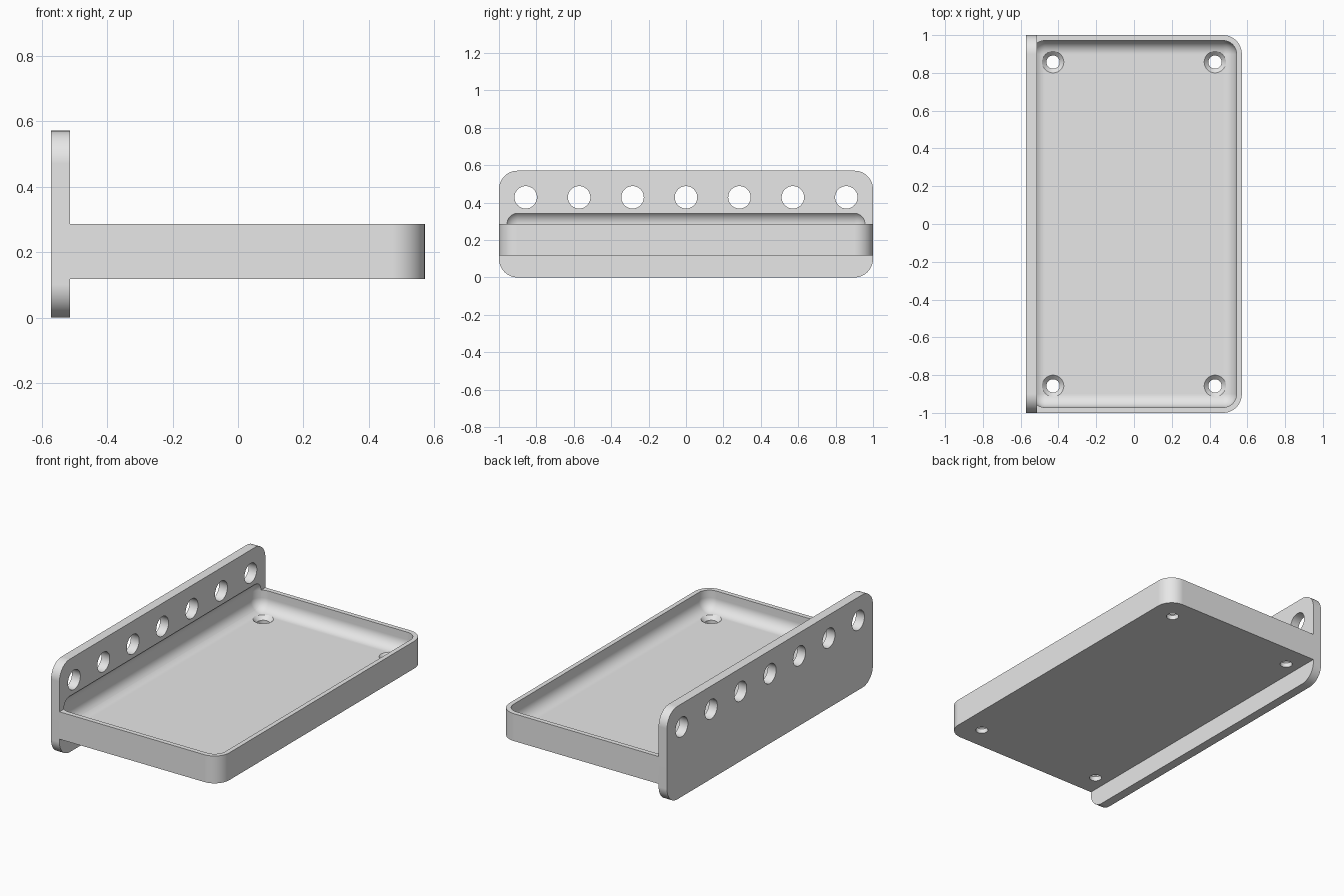
import bpy
import bmesh
from mathutils import Matrix, Vector

old = bpy.data.objects.get("Cube")
if old:
    bpy.data.objects.remove(old, do_unlink=True)

grey = bpy.data.materials.new("plain grey")
grey.use_nodes = True
colour = (0.8, 0.8, 0.8, 1)
grey.diffuse_color = colour
grey.node_tree.nodes["Principled BSDF"].inputs["Base Color"].default_value = colour

# Main dimensions
BACK, FRONT, WALL = -0.571, 0.571, -0.514
TRAY_LOW, RIM, FLOOR = 0.118, 0.286, 0.168
CORNER, FILLET = 0.1, 0.0714


def finish(name, bm):
    mesh = bpy.data.meshes.new(name)
    bm.to_mesh(mesh)
    bm.free()
    obj = bpy.data.objects.new(name, mesh)
    bpy.context.collection.objects.link(obj)
    mesh.materials.append(grey)
    return obj


def rounded_box(name, low, high, radius, rule):
    """Box whose edges that satisfy the rule(middle, direction) are rounded."""
    low, high = Vector(low), Vector(high)
    bm = bmesh.new()
    bmesh.ops.create_cube(bm, size=1)
    for v in bm.verts:
        v.co = (low + high) / 2 + v.co * (high - low)
    edges = [e for e in bm.edges
             if rule((e.verts[0].co + e.verts[1].co) / 2,
                     (e.verts[1].co - e.verts[0].co).normalized())]
    bmesh.ops.bevel(bm, geom=edges, offset=radius, offset_type='OFFSET',
                    segments=12, profile=0.5, affect='EDGES')
    return finish(name, bm)


def cone(bm, centre, r_low, r_high, depth, axis='Z'):
    turn = Matrix.Rotation(1.5707963, 4, 'Y') if axis == 'X' else Matrix()
    bmesh.ops.create_cone(bm, cap_ends=True, segments=48, radius1=r_low,
                          radius2=r_high, depth=depth,
                          matrix=Matrix.Translation(centre) @ turn)


def cut(target, cutter):
    mod = target.modifiers.new("cut", 'BOOLEAN')
    mod.operation, mod.solver, mod.object = 'DIFFERENCE', 'EXACT', cutter
    with bpy.context.temp_override(object=target, active_object=target):
        bpy.ops.object.modifier_apply(modifier=mod.name)


# Upright mounting plate and the tray that stands out from it
plate = rounded_box("mounting_plate", (BACK, -1, 0), (WALL, 1, 0.571), CORNER,
                    lambda mid, d: abs(d.x) > 0.9)
tray = rounded_box("tray", (WALL, -1, TRAY_LOW), (FRONT, 1, RIM), CORNER,
                   lambda mid, d: abs(d.z) > 0.9 and mid.x > 0)

# Fully rounded hollow, which also bites a shallow groove into the plate
hollow = rounded_box("hollow_cutter", (-0.543, -0.971, FLOOR),
                     (0.543, 0.971, RIM + FILLET), FILLET, lambda mid, d: True)
cutters = [hollow]
cut(plate, hollow)
cut(tray, hollow)

# Row of seven holes through the plate
for i in range(-3, 4):
    bm = bmesh.new()
    cone(bm, ((BACK + WALL) / 2, i * 0.2857, 0.4286), 0.06, 0.06, 0.2, 'X')
    cutters.append(finish("plate_hole_cutter", bm))
    cut(plate, cutters[-1])

# Four countersunk screw holes in the tray floor
for x in (-0.4286, 0.4286):
    for y in (-0.857, 0.857):
        for low, high, z, depth in ((0.035, 0.035, FLOOR, 0.2),
                                    (0.035, 0.061, FLOOR - 0.009, 0.026)):
            bm = bmesh.new()
            cone(bm, (x, y, z), low, high, depth)
            cutters.append(finish("screw_hole_cutter", bm))
            cut(tray, cutters[-1])

for c in cutters:
    bpy.data.objects.remove(c, do_unlink=True)

# Smooth rounded areas, keep edges and flat faces crisp
for obj in (plate, tray):
    bpy.ops.object.select_all(action='DESELECT')
    obj.select_set(True)
    bpy.context.view_layer.objects.active = obj
    bpy.ops.object.shade_smooth_by_angle(angle=0.5)
    normals = obj.modifiers.new("flat_normals", 'WEIGHTED_NORMAL')
    normals.keep_sharp = True
